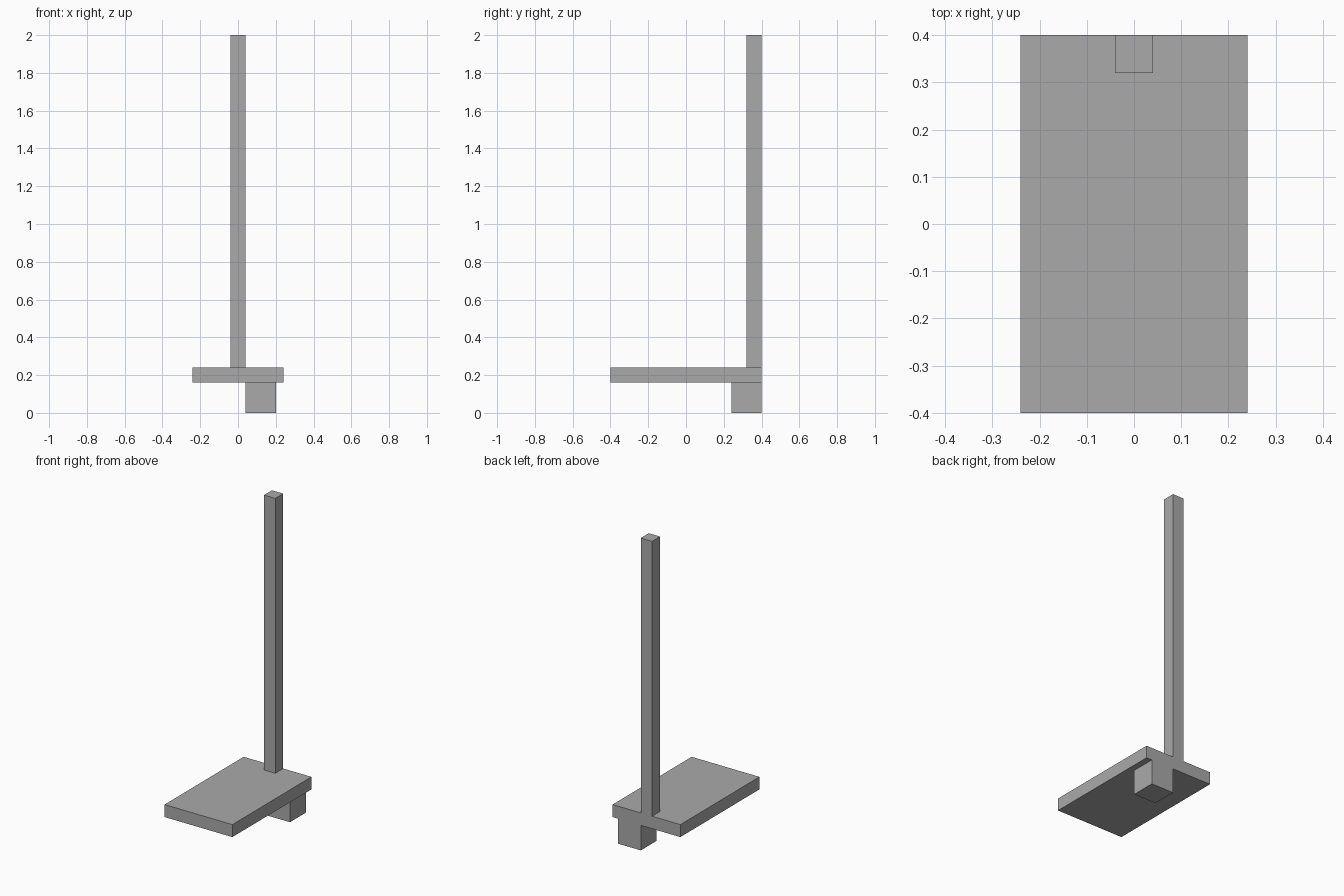
import bpy

cube = bpy.data.objects.get("Cube")
if cube:
    bpy.data.objects.remove(cube, do_unlink=True)

# Single plain grey
grey = bpy.data.materials.new("plain_grey")
grey.use_nodes = True
colour = (0.4, 0.4, 0.4, 1)
grey.diffuse_color = colour
grey.node_tree.nodes["Principled BSDF"].inputs["Base Color"].default_value = colour


def box(name, low, high):
    """Add a flat-faced box spanning two opposite corners."""
    centre = [(a + b) / 2 for a, b in zip(low, high)]
    bpy.ops.mesh.primitive_cube_add(size=1, location=centre)
    obj = bpy.context.object
    obj.name = name
    obj.scale = [b - a for a, b in zip(low, high)]
    bpy.ops.object.transform_apply(location=False, rotation=False, scale=True)
    obj.data.materials.append(grey)
    return obj


BACK = 0.4
SLAB_BOTTOM, SLAB_TOP = 0.16, 0.24

# Flat slab, tall post at its back edge, and offset block underneath
box("slab", (-0.24, -BACK, SLAB_BOTTOM), (0.24, BACK, SLAB_TOP))
box("post", (-0.04, 0.32, SLAB_TOP), (0.04, BACK, 2))
box("foot_block", (0.04, 0.24, 0), (0.2, BACK, SLAB_BOTTOM))
